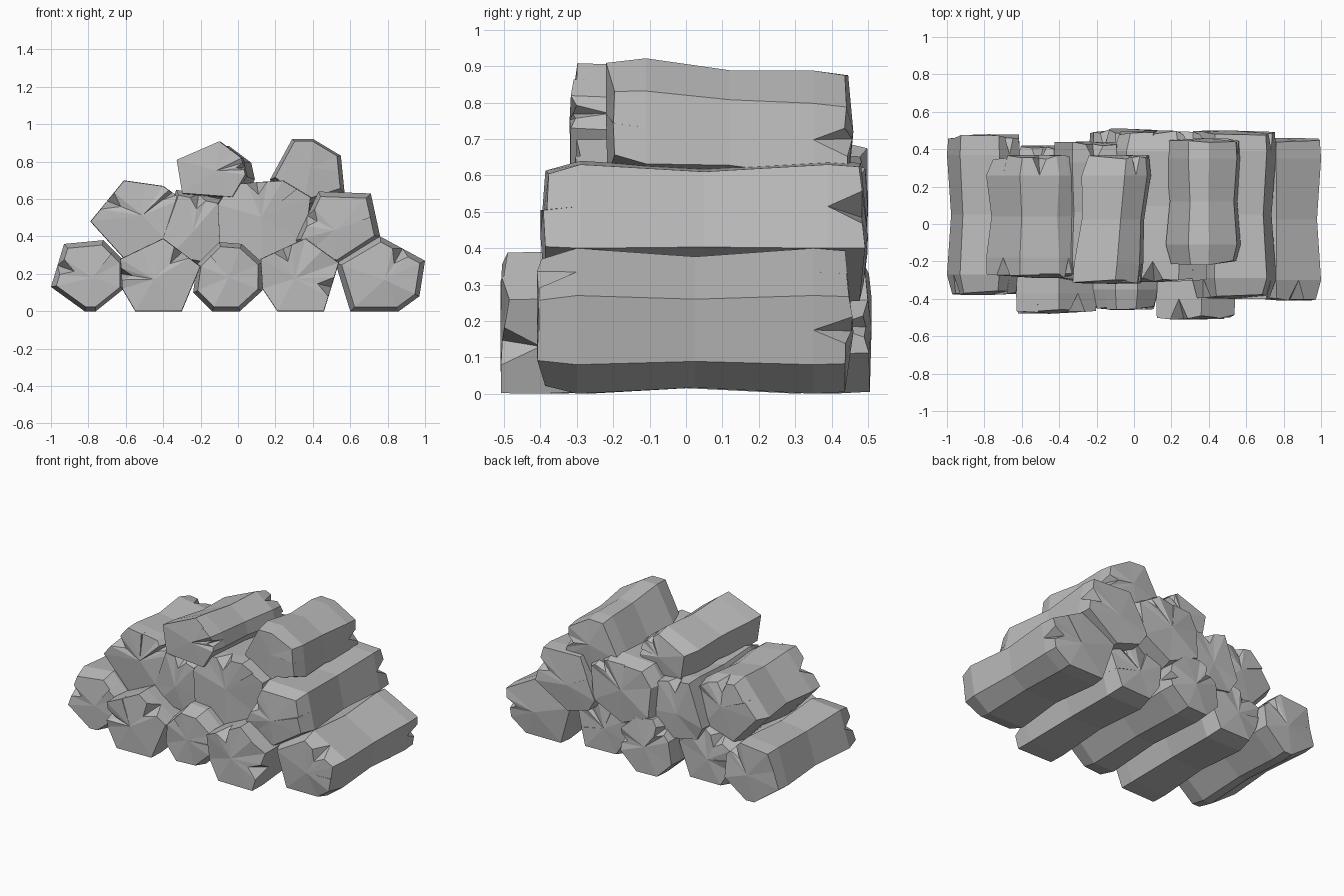
import bpy, bmesh, random
from mathutils import Vector

random.seed(4)
if "Cube" in bpy.data.objects:
    bpy.data.objects.remove(bpy.data.objects["Cube"])

grey = bpy.data.materials.new("stone grey")
grey.use_nodes = True
grey.diffuse_color = (0.5, 0.5, 0.5, 1)
grey.node_tree.nodes["Principled BSDF"].inputs["Base Color"].default_value = grey.diffuse_color


def section(profile, centre, scale, notched, cracked):
    """Scaled cross-section; a notched edge opens into a wedge where cracked, else has one midpoint."""
    points = []
    for i, corner in enumerate(profile):
        here = Vector(corner)
        after = Vector(profile[(i + 1) % len(profile)])
        points.append(centre + (here - centre) * scale)
        if i in notched:
            opening = 0.2 if i in cracked else 0
            depth = random.uniform(0.55, 0.75) if i in cracked else 1
            for t, pull in ((0.5 - opening, 1), (0.5, depth), (0.5 + opening, 1)):
                points.append(centre + (here.lerp(after, t) - centre) * scale * pull)
    return points


def log(name, front, back, profile, split_front=False, front_notches=(), back_notches=(), drift=(0, 0)):
    """Waisted log: one end bevelled, the other split straight, with wedge cracks in the ends."""
    bm = bmesh.new()
    centre = sum((Vector(p) for p in profile), Vector((0, 0))) / len(profile)
    notched = set(front_notches) | set(back_notches)
    front_scale, back_scale = (0.99, 0.87) if split_front else (0.87, 0.97)
    middle = (front + back) / 2
    stations = [(front, front_scale, front_notches), (front + 0.11, 1, ()), (middle, 0.9, ()),
                (back - 0.11, 1, ()), (back, back_scale, back_notches)]
    rings = []
    for y, scale, cracked in stations:
        shift = Vector(drift) * (y - front) / (back - front)
        inward = 1 if y < middle else -1
        ring = []
        for point in section(profile, centre, scale, notched, cracked):
            p = point + shift
            wobble = random.uniform(0, 0.025) if y in (front, back) else 0
            ring.append(bm.verts.new((p.x, y + wobble * inward, p.y)))
        rings.append(ring)
    count = len(rings[0])
    for a, b in zip(rings, rings[1:]):
        for i in range(count):
            j = (i + 1) % count
            bm.faces.new((a[i], a[j], b[j], b[i]))
    # Shallow faceted end caps
    for ring, y, hub_at in ((rings[0], front, centre), (rings[-1], back, centre + Vector(drift))):
        hub = bm.verts.new((hub_at.x, y, hub_at.y))
        for i in range(count):
            bm.faces.new((ring[i], ring[(i + 1) % count], hub))
    # Close the wedges to a point along the sides
    for ring in rings[1:-1]:
        bmesh.ops.remove_doubles(bm, verts=ring, dist=0.0005)
    bmesh.ops.remove_doubles(bm, verts=bm.verts, dist=0.0005)
    bmesh.ops.recalc_face_normals(bm, faces=bm.faces)
    mesh = bpy.data.meshes.new(name)
    bm.to_mesh(mesh)
    bm.free()
    mesh.materials.append(grey)
    bpy.context.collection.objects.link(bpy.data.objects.new(name, mesh))


# Bottom row
log("bottom_log_right_end", -0.38, 0.48,
    [(-1, .13), (-.93, .36), (-.72, .38), (-.61, .27), (-.61, .12), (-.76, 0), (-.82, 0)],
    front_notches=(0,), back_notches=(2,))
log("bottom_log_right", -0.48, 0.42,
    [(-.62, .12), (-.63, .28), (-.4, .39), (-.2, .24), (-.3, 0), (-.55, 0)],
    True, (2, 0), (1,))
log("bottom_log_middle", -0.46, 0.51,
    [(-.24, .1), (-.22, .25), (-.1, .37), (.02, .36), (.13, .26), (.13, .11), (.01, 0), (-.14, 0)],
    back_notches=(1, 4))
log("bottom_log_left", -0.51, 0.42,
    [(.13, .12), (.12, .28), (.36, .39), (.54, .26), (.46, 0), (.21, 0)],
    True, (1, 3), (2,))
log("bottom_log_left_end", -0.41, 0.46,
    [(.6, 0), (.52, .26), (.76, .4), (1, .27), (.97, .08), (.86, 0)],
    front_notches=(2,), back_notches=(3,))

# Middle row
log("middle_log_right_end", -0.29, 0.37,
    [(-.79, .48), (-.61, .7), (-.4, .67), (-.3, .6), (-.37, .36), (-.6, .27)],
    True, (0, 2), (1,))
log("middle_log_right", -0.31, 0.44,
    [(-.43, .37), (-.33, .65), (-.09, .6), (-.05, .4), (-.17, .24), (-.38, .28)],
    front_notches=(1,), back_notches=(1,))
log("middle_log_left", -0.31, 0.5,
    [(-.11, .57), (-.04, .68), (.24, .7), (.39, .61), (.36, .37), (.13, .25), (-.1, .35)],
    True, (1,), (2,))
log("middle_log_left_end", -0.4, 0.5,
    [(.31, .38), (.43, .64), (.71, .63), (.76, .4), (.53, .25), (.36, .3)],
    front_notches=(0,), back_notches=(2,))

# Top row
log("top_log_right", -0.32, 0.37,
    [(-.33, .81), (-.1, .91), (.02, .82), (.04, .73), (-.03, .61), (-.3, .63)],
    True, (2,), (1,), drift=(0.06, -0.03))
log("top_log_left", -0.22, 0.46,
    [(.17, .71), (.29, .93), (.4, .93), (.55, .84), (.57, .64), (.35, .57)],
    back_notches=(3,), drift=(0, -0.05))
